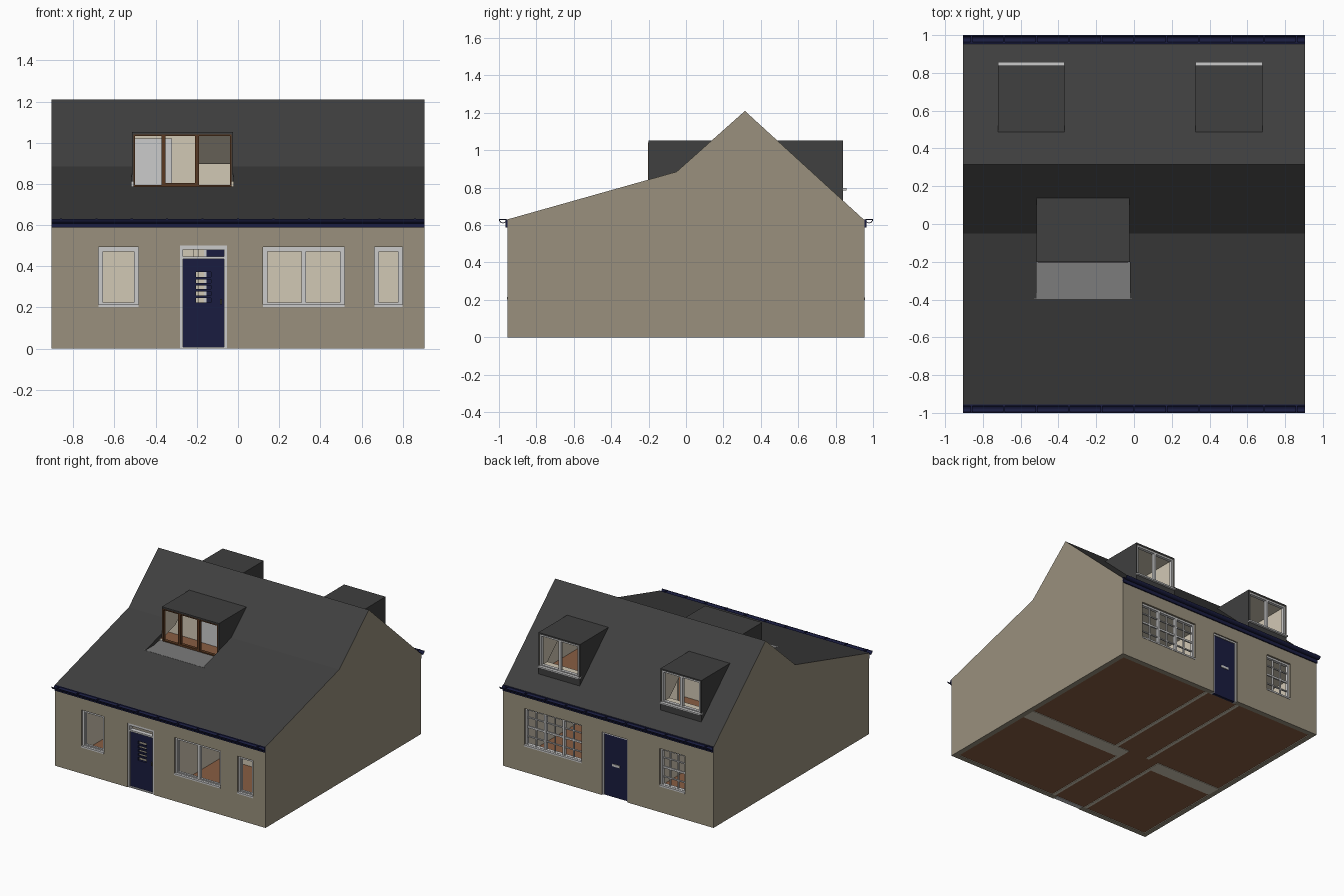
import bpy, bmesh, math

if "Cube" in bpy.data.objects:
    bpy.data.objects.remove(bpy.data.objects["Cube"])


def material(name, r, g, b):
    m = bpy.data.materials.new(name)
    m.diffuse_color = (r, g, b, 1)
    m.use_nodes = True
    m.node_tree.nodes["Principled BSDF"].inputs["Base Color"].default_value = m.diffuse_color
    return m


STONE = material("stone", .32, .28, .205)
ROOF = material("roof_slate", .05, .05, .05)
CREAM = material("plaster", .64, .58, .46)
NAVY = material("navy_paint", .01, .012, .05)
WOOD = material("brown_wood", .1, .04, .015)
FLOOR = material("floor_boards", .25, .11, .055)
PAVE = material("balcony_grey", .2, .2, .2)
SHELL = [STONE, ROOF, CREAM]


def finish(name, bm, mats):
    bmesh.ops.recalc_face_normals(bm, faces=bm.faces)
    me = bpy.data.meshes.new(name)
    bm.to_mesh(me)
    bm.free()
    for m in mats:
        me.materials.append(m)
    ob = bpy.data.objects.new(name, me)
    bpy.context.collection.objects.link(ob)
    return ob


def prism(name, pts, x0, x1, mats, idx=0):
    """Extrude a (y, z) outline along x."""
    bm = bmesh.new()
    f = bm.faces.new([bm.verts.new((x0, y, z)) for y, z in pts])
    r = bmesh.ops.extrude_face_region(bm, geom=[f])
    for v in r["geom"]:
        if isinstance(v, bmesh.types.BMVert):
            v.co.x = x1
    for f in bm.faces:
        f.material_index = idx
    return finish(name, bm, mats)


def boxes(name, items, mat=None):
    """One mesh made of several (x0, x1, y0, y1, z0, z1) boxes."""
    bm = bmesh.new()
    for x0, x1, y0, y1, z0, z1 in items:
        vs = bmesh.ops.create_cube(bm, size=1)["verts"]
        for v in vs:
            v.co = (x0 if v.co.x < 0 else x1, y0 if v.co.y < 0 else y1, z0 if v.co.z < 0 else z1)
    return finish(name, bm, [mat] if mat else [])


def block(x0, x1, y0, y1, z0, z1, idx):
    return prism("block", [(y0, z0), (y1, z0), (y1, z1), (y0, z1)], x0, x1, SHELL, idx)


def boolean(ob, other, op):
    mod = ob.modifiers.new("bool", 'BOOLEAN')
    mod.operation, mod.solver, mod.object = op, 'EXACT', other
    dg = bpy.context.evaluated_depsgraph_get()
    me = bpy.data.meshes.new_from_object(ob.evaluated_get(dg))
    ob.modifiers.clear()
    ob.data = me
    bpy.data.objects.remove(other)


def window(name, x0, x1, z0, z1, y, lights=1, cols=1, rows=1, b=.014, d=.012, mat=None):
    """Frame, thick mullions between lights, thin glazing bars."""
    it = [(x0, x0 + b, y - d, y + d, z0, z1), (x1 - b, x1, y - d, y + d, z0, z1),
          (x0 + b, x1 - b, y - d, y + d, z0, z0 + b), (x0 + b, x1 - b, y - d, y + d, z1 - b, z1)]
    n = lights * cols
    for i in range(1, n):
        x = x0 + b / 2 + (x1 - x0 - b) * i / n
        w, t = (.01, d) if i % cols == 0 else (.004, d * .5)
        it.append((x - w, x + w, y - t, y + t, z0 + b, z1 - b))
    for j in range(1, rows):
        z = z0 + (z1 - z0) * j / rows
        w = .007 if 2 * j == rows else .004
        it.append((x0 + b, x1 - b, y - d * .5, y + d * .5, z - w, z + w))
    return boxes(name, it, mat)


# Shell: gabled body with an asymmetric roof, joined to three box dormers
W, YF = .905, .955
shell = prism("house_shell", [(-YF, 0), (YF, 0), (YF, .625), (.315, 1.21), (-.05, .885), (-YF, .63)], -W, W, SHELL)
for f in shell.data.polygons:
    if f.normal.z > .3:
        f.material_index = 1
FD = (-.515, -.024)
REAR = [(-.72, -.367), (.325, .681)]
boolean(shell, block(*FD, -.203, .25, .75, 1.052, 1), 'UNION')
for a, b in REAR:
    boolean(shell, block(a, b, .4, .84, .7, 1.052, 1), 'UNION')

# Hollow interior, dormer openings and balcony recess
boolean(shell, prism("hollow", [(-.915, -.1), (.915, -.1), (.915, .632), (.315, 1.18), (-.05, .855), (-.915, .611)],
                     -.865, .865, SHELL, 2), 'DIFFERENCE')
boolean(shell, block(FD[0] - .002, FD[1] + .002, -.6, -.2, .787, 1.2, 1), 'DIFFERENCE')
boolean(shell, block(FD[0] + .01, FD[1] - .01, -.3, .15, .788, 1.037, 2), 'DIFFERENCE')
for a, b in REAR:
    boolean(shell, block(a + .01, b - .01, .47, .9, .79, 1.04, 2), 'DIFFERENCE')

# Wall openings: (name, x0, x1, z0, z1, lights, cols, rows)
FRONT = [("front_left_window", -.678, -.484, .203, .494, 1, 1, 1),
         ("front_main_window", .121, .518, .203, .494, 2, 1, 1),
         ("front_narrow_window", .663, .798, .203, .494, 1, 1, 1)]
BACK = [("rear_main_window", .228, .722, .2, .494, 3, 2, 4),
        ("rear_small_window", -.66, -.442, .2, .494, 1, 3, 4)]
for s, group in ((-1, FRONT), (1, BACK)):
    for name, x0, x1, z0, z1, lights, cols, rows in group:
        boolean(shell, block(x0, x1, s * .935 - .1, s * .935 + .1, z0, z1, 0), 'DIFFERENCE')
        window(name, x0, x1, z0, z1, s * .928, lights, cols, rows)
        if s < 0:  # inner sash frames
            w = (x1 - x0 - .02) / lights
            for i in range(lights):
                a = x0 + .01 + w * i
                window(name + "_sash", a, a + w, z0 + .01, z1 - .01, -.926, b=.012, d=.008)
        ys = sorted((s * .91, s * .958))
        boxes(name + "_sill", [(x0, x1, *ys, z0, z0 + .012)])

# Front door: frame, transom light, leaf with slatted glazing, handle
boolean(shell, block(-.282, -.053, -1.03, -.83, -.05, .5, 0), 'DIFFERENCE')
boxes("front_door_frame", [(-.282, -.266, -.95, -.915, 0, .5), (-.069, -.053, -.95, -.915, 0, .5),
                           (-.266, -.069, -.95, -.915, .481, .5), (-.266, -.069, -.95, -.915, .436, .448),
                           (-.266, -.069, -.95, -.915, 0, .008)])
leaf = [(-.266, -.203, -.938, -.918, .008, .436), (-.132, -.069, -.938, -.918, .008, .436),
        (-.203, -.132, -.938, -.918, .008, .223), (-.203, -.132, -.938, -.918, .373, .436)]
leaf += [(-.203, -.132, -.936, -.92, .223 + .03 * i - .006, .223 + .03 * i + .006) for i in range(1, 5)]
boxes("front_door", leaf, NAVY)
boxes("front_door_handle", [(-.088, -.078, -.946, -.938, .215, .24)], ROOF)

# Rear door with letter slot
boolean(shell, block(-.165, .055, .83, 1.03, -.05, .49, 0), 'DIFFERENCE')
boxes("rear_door_frame", [(-.165, -.153, .915, .945, 0, .49), (.043, .055, .915, .945, 0, .49),
                          (-.153, .043, .915, .945, .478, .49)])
boxes("rear_door", [(-.153, .043, .918, .938, 0, .478)], NAVY)
boxes("rear_door_slot", [(-.09, -.025, .938, .943, .24, .258)])

# Balcony floor and brown glazed screen of the front dormer
boxes("balcony_floor", [(-.53, -.01, -.398, -.19, .755, .788)], PAVE)
y0, y1, zb, zt = -.203, -.178, .788, 1.04
boxes("balcony_screen", [(FD[0] + .008, FD[0] + .015, y0, y1, zb, zt), (FD[1] - .015, FD[1] - .008, y0, y1, zb, zt),
                         (-.372, -.353, y0, y1, zb, zt), (-.21, -.19, y0, y1, zb, zt),
                         (FD[0] + .01, FD[1] - .01, y0, y1, zt - .008, zt),
                         (FD[0] + .01, FD[1] - .01, y0, y1, zb, zb + .008),
                         (-.353, -.21, y0, y1, zb, zb + .016)], WOOD)

# Rear dormer windows and sills
for a, b in REAR:
    window("rear_dormer_window", a + .009, b - .009, .79, 1.041, .822, lights=2)
    boxes("rear_dormer_sill", [(a, b, .82, .857, .785, .797)])

# Fascias, half-round gutters and brackets on both eaves
for s, side in ((-1, "front"), (1, "rear")):
    ys = sorted((s * .953, s * .964))
    boxes(side + "_fascia", [(-W, W, *ys, .588, .63)], NAVY)
    arc = [math.pi + math.pi * i / 8 for i in range(9)]
    pts = [(s * .979 + .021 * math.cos(t), .63 + .021 * math.sin(t)) for t in arc]
    pts += [(s * .979 + .017 * math.cos(t), .63 + .017 * math.sin(t)) for t in reversed(arc)]
    prism(side + "_gutter", pts, -W, W, [NAVY])
    yb = sorted((s * .96, s * 1.0))
    boxes(side + "_gutter_brackets", [(x - .005, x + .005, *yb, .628, .632)
                                      for x in (-.86 + .172 * i for i in range(11))], NAVY)

# Ground floor, upper floor and plaster partitions
boxes("ground_floor", [(-.866, .866, -.916, .916, .004, .014)], FLOOR)
boxes("upper_floor", [(-.866, .866, -.916, .916, .575, .592)], FLOOR)
boxes("ceiling", [(-.866, .866, -.916, .916, .555, .575)], CREAM)
boxes("ground_partitions", [(-.866, -.3, -.2, -.09, 0, .556), (-.03, .866, -.2, -.09, 0, .556),
                            (-.325, -.3, -.916, -.2, 0, .556), (-.03, -.005, -.916, -.2, 0, .556),
                            (-.215, -.19, -.09, .916, 0, .556), (.075, .1, -.09, .916, 0, .556)], CREAM)
boxes("upper_partitions", [(-.866, -.19, .29, .32, .59, 1.165), (-.36, .32, .6, .62, .59, .9),
                           (-.55, .02, -.19, -.17, .59, .787), (.02, .045, -.05, .6, .59, .87)], CREAM)
boxes("upper_door", [(-.52, -.32, .28, .295, .592, 1.02)])
